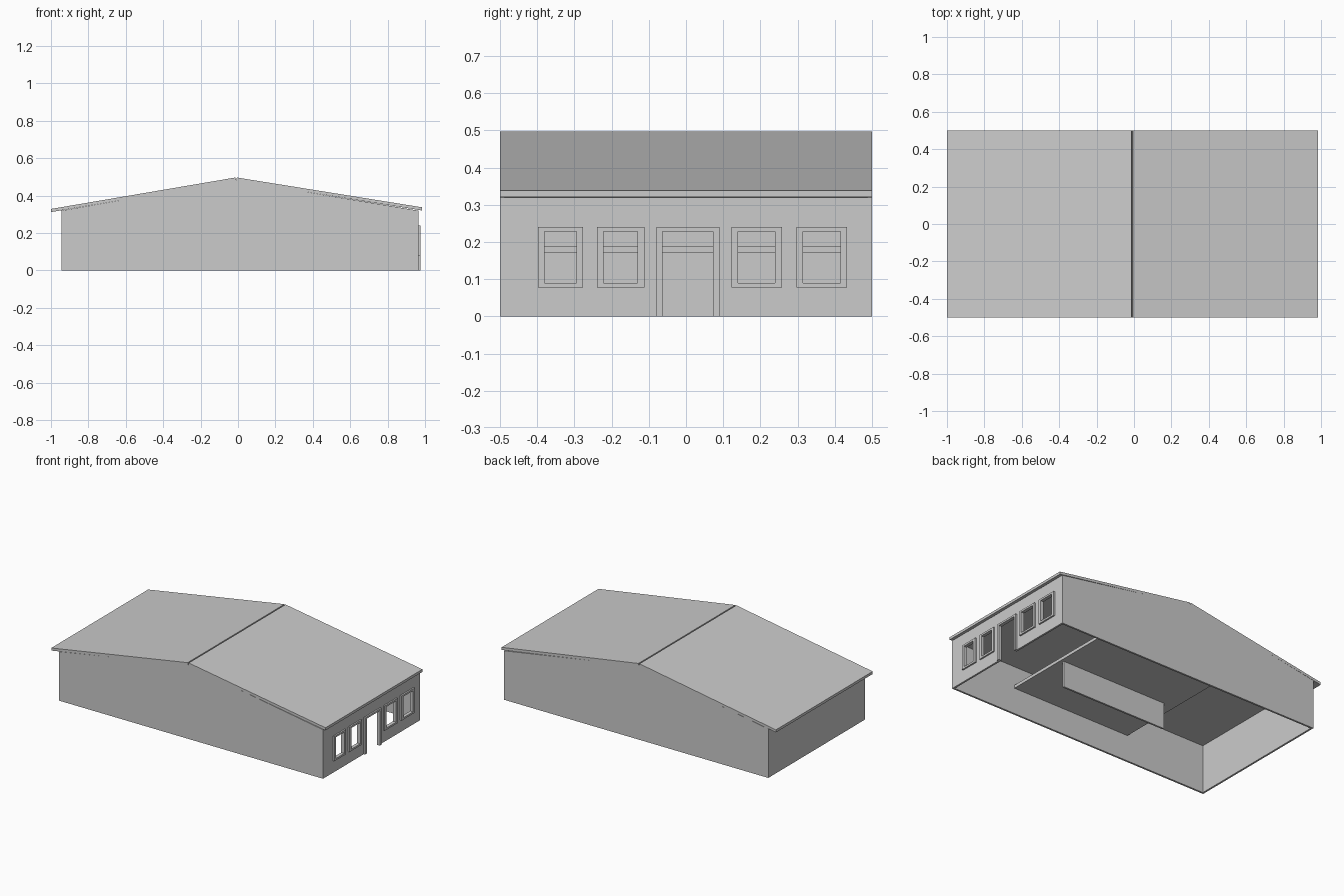
import bpy, bmesh
from mathutils import Matrix

cube = bpy.data.objects.get("Cube")
if cube:
    bpy.data.objects.remove(cube)

grey = bpy.data.materials.new("plain_grey")
grey.use_nodes = True
COLOR = (0.6, 0.6, 0.6, 1)
grey.diffuse_color = COLOR
for node in grey.node_tree.nodes:
    if node.type == 'BSDF_PRINCIPLED':
        node.inputs["Base Color"].default_value = COLOR

# Local (u, v, depth) to world for panels lying in each plane
PLANES = {
    "yz": Matrix(((0, 0, 1, 0), (1, 0, 0, 0), (0, 1, 0, 0), (0, 0, 0, 1))),
    "xz": Matrix(((1, 0, 0, 0), (0, 0, -1, 0), (0, 1, 0, 0), (0, 0, 0, 1))),
    "xy": Matrix.Identity(4),
}


def rect(u0, u1, v0, v1):
    return [(u0, v0), (u1, v0), (u1, v1), (u0, v1)]


def panel(name, plane, loops, start, end):
    """Extrude a flat outline (inner loops become holes) from start to end."""
    curve = bpy.data.curves.new(name + "_outline", 'CURVE')
    curve.dimensions = '2D'
    curve.fill_mode = 'BOTH'
    curve.extrude = abs(end - start) / 2
    for loop in loops:
        spline = curve.splines.new('POLY')
        spline.points.add(len(loop) - 1)
        for point, (u, v) in zip(spline.points, loop):
            point.co = (u, v, 0, 1)
        spline.use_cyclic_u = True
    temp = bpy.data.objects.new(name + "_temp", curve)
    bpy.context.collection.objects.link(temp)
    deps = bpy.context.evaluated_depsgraph_get()
    mesh = bpy.data.meshes.new_from_object(temp.evaluated_get(deps))
    bpy.data.objects.remove(temp)
    bpy.data.curves.remove(curve)

    middle = (start + end) / 2
    if plane == "xz":
        middle = -middle
    bm = bmesh.new()
    bm.from_mesh(mesh)
    bmesh.ops.remove_doubles(bm, verts=bm.verts, dist=1e-5)
    bm.transform(PLANES[plane] @ Matrix.Translation((0, 0, middle)))
    bmesh.ops.recalc_face_normals(bm, faces=bm.faces)
    for face in bm.faces:
        face.smooth = False
    bm.to_mesh(mesh)
    bm.free()
    mesh.name = name
    mesh.materials.clear()
    mesh.materials.append(grey)
    obj = bpy.data.objects.new(name, mesh)
    bpy.context.collection.objects.link(obj)
    return obj


# Main dimensions
LEFT, RIGHT, SIDE = -0.945, 0.965, 0.5
EAVE, RIDGE_X, RIDGE_Z = 0.32, -0.01, 0.497
T = 0.012

# Entrance wall with door and window openings
windows = [(-0.38, -0.295), (-0.222, -0.13), (0.14, 0.24), (0.315, 0.415)]
SILL, HEAD = 0.09, 0.228
DOOR = (-0.063, 0.073)
outline = [(-SIDE, 0), (DOOR[0], 0), (DOOR[0], HEAD), (DOOR[1], HEAD),
           (DOOR[1], 0), (SIDE, 0), (SIDE, EAVE), (-SIDE, EAVE)]
holes = [rect(a, b, SILL, HEAD) for a, b in windows]
panel("entrance_wall", "yz", [outline] + holes, RIGHT - T, RIGHT)

# Raised window frames and door surround
for i, (a, b) in enumerate(windows):
    panel(f"window_frame_{i + 1}", "yz",
          [rect(a - 0.018, b + 0.018, SILL - T, HEAD + T), rect(a, b, SILL, HEAD)],
          RIGHT - 0.002, RIGHT + 0.01)
a, b = DOOR
panel("door_surround", "yz",
      [[(a - 0.017, 0), (a, 0), (a, HEAD), (b, HEAD), (b, 0), (b + 0.017, 0),
        (b + 0.017, HEAD + T), (a - 0.017, HEAD + T)]], RIGHT - 0.002, RIGHT + 0.01)

# Blank rear wall and the two long gable walls
panel("rear_wall", "yz", [rect(-SIDE, SIDE, 0, EAVE)], LEFT, LEFT + T)
gable = [(LEFT, 0), (RIGHT, 0), (RIGHT, EAVE), (RIDGE_X, RIDGE_Z - 0.015), (LEFT, EAVE)]
panel("front_gable_wall", "xz", [gable], -SIDE, T - SIDE)
panel("back_gable_wall", "xz", [gable], SIDE - T, SIDE)

# Roof slabs, with a fine groove left along the ridge
for name, tip, top, ridge in (("left_roof_slab", 0.983, 0.338, RIDGE_X + 0.004),
                              ("right_roof_slab", -1.0, 0.329, RIDGE_X - 0.004)):
    profile = [(tip, top), (ridge, RIDGE_Z), (RIDGE_X, RIDGE_Z - 0.017), (tip, top - 0.017)]
    panel(name, "xz", [profile], -SIDE, SIDE)

# Flat ceiling, raised inner floor and the partition below it
panel("ceiling", "xy", [rect(LEFT + T, RIGHT - T, T - SIDE, SIDE - T)], EAVE - 0.006, EAVE)
panel("inner_floor", "xy", [rect(-0.36, 0.5, T - SIDE, SIDE - T)], 0.17, 0.19)
panel("partition", "xz", [rect(-0.28, 0.48, 0, 0.172)], -0.075, -0.063)
